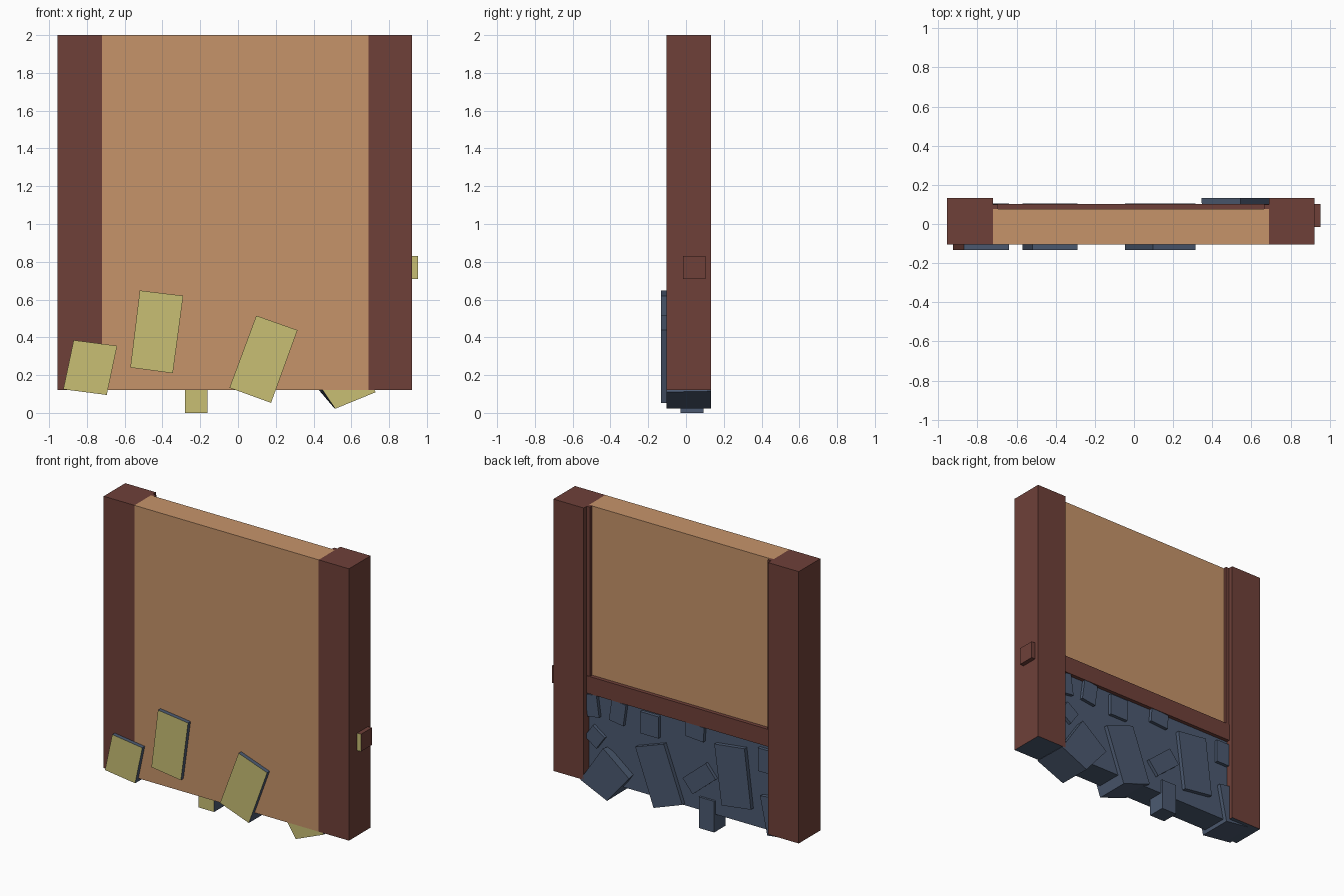
import bpy, bmesh, math
from mathutils import Vector

if "Cube" in bpy.data.objects:
    bpy.data.objects.remove(bpy.data.objects["Cube"])


def material(name, rgb):
    m = bpy.data.materials.new(name)
    lin = [((c / 255 + 0.055) / 1.055) ** 2.4 for c in rgb]
    m.diffuse_color = (*lin, 1)
    m.use_nodes = True
    m.node_tree.nodes["Principled BSDF"].inputs["Base Color"].default_value = m.diffuse_color
    return m


TAN, BROWN, SLATE, YELLOW = range(4)
MATS = [material("tan_plaster", (198, 148, 106)), material("brown_wood", (111, 64, 57)),
        material("slate_stone", (76, 90, 113)), material("pale_yellow", (200, 191, 116))]


def prism(name, front, y0, y1, mat, back=None, front_mat=None, bottom_mat=None, left_mat=None):
    """Solid between an x-z outline at y0 and another at y1; faces coloured by direction."""
    bm = bmesh.new()
    a = [bm.verts.new((x, y0, z)) for x, z in front]
    b = [bm.verts.new((x, y1, z)) for x, z in (back or front)]
    bm.faces.new(a)
    bm.faces.new(b[::-1])
    n = len(a)
    for i in range(n):
        j = (i + 1) % n
        bm.faces.new((a[j], a[i], b[i], b[j]))
    bmesh.ops.recalc_face_normals(bm, faces=bm.faces)
    bm.normal_update()
    for f in bm.faces:
        f.material_index = mat
        for rule, axis in ((front_mat, (0, -1, 0)), (bottom_mat, (0, 0, -1)), (left_mat, (-1, 0, 0))):
            if rule is not None and f.normal.dot(Vector(axis)) > 0.9:
                f.material_index = rule
    me = bpy.data.meshes.new(name)
    bm.to_mesh(me)
    bm.free()
    for m in MATS:
        me.materials.append(m)
    ob = bpy.data.objects.new(name, me)
    bpy.context.collection.objects.link(ob)
    return ob


def rect(x0, x1, z0, z1):
    return [(x0, z0), (x1, z0), (x1, z1), (x0, z1)]


def turned(cx, cz, w, h, deg):
    c, s = math.cos(math.radians(deg)), math.sin(math.radians(deg))
    return [(cx + x * c - z * s, cz + x * s + z * c)
            for x, z in rect(-w / 2, w / 2, -h / 2, h / 2)]


FRONT, WALL_BACK, POST_BACK = -0.104, 0.077, 0.132

# Corner posts
for side, x0, x1 in (("left", -0.955, -0.72), ("right", 0.69, 0.922)):
    prism(side + "_post", rect(x0, x1, 0.12, 2), FRONT, POST_BACK, BROWN, bottom_mat=SLATE)

# Plaster wall above, stone footing below with plastered front
prism("upper_wall", rect(-0.72, 0.69, 0.71, 2), FRONT, WALL_BACK, TAN)
prism("stone_footing", rect(-0.72, 0.69, 0.12, 0.71), FRONT, WALL_BACK, SLATE, front_mat=TAN)

# Cross beam poking out through the right post, and thin inner trims
prism("cross_beam", rect(-0.9, 0.952, 0.71, 0.83), -0.015, 0.103, BROWN, front_mat=YELLOW)
prism("left_trim", rect(-0.72, -0.695, 0.83, 2), 0.07, 0.1, BROWN)
prism("right_trim", rect(0.665, 0.69, 0.83, 2), 0.07, 0.1, BROWN)

# Large stones running right through the wall
through = [
    [(-0.57, 0.24), (-0.345, 0.21), (-0.29, 0.62), (-0.52, 0.648)],
    [(-0.045, 0.133), (0.175, 0.053), (0.315, 0.438), (0.097, 0.515)],
]
for i, quad in enumerate(through):
    prism(f"large_stone_{i + 1}", quad, -0.132, 0.105, SLATE, front_mat=YELLOW)
prism("left_corner_stone", [(-0.925, 0.125), (-0.695, 0.095), (-0.64, 0.355), (-0.87, 0.385)],
      -0.132, 0.105, SLATE, front_mat=YELLOW, left_mat=BROWN)

# Low right stone, slightly twisted from front to back
prism("right_corner_stone", [(0.365, 0.245), (0.515, 0.022), (0.73, 0.11), (0.56, 0.325)],
      FRONT + 0.001, 0.132, SLATE, front_mat=YELLOW,
      back=[(0.344, 0.22), (0.512, 0.022), (0.718, 0.115), (0.543, 0.377)])

# Foot stub
prism("foot_stub", rect(-0.28, -0.162, 0, 0.215), -0.03, 0.092, SLATE, front_mat=YELLOW)

# Small stones on the back of the footing: x, z, width, height, turn
small = [(0.21, 0.615, 0.14, 0.15, 0), (-0.135, 0.66, 0.14, 0.1, 4), (0.455, 0.635, 0.11, 0.15, 8),
         (0.65, 0.63, 0.09, 0.15, -8), (0.63, 0.42, 0.11, 0.11, 35), (-0.17, 0.345, 0.23, 0.12, -40),
         (-0.69, 0.6, 0.14, 0.16, 0)]
for i, s in enumerate(small):
    prism(f"small_stone_{i + 1}", turned(*s), 0.05, 0.1, SLATE)
